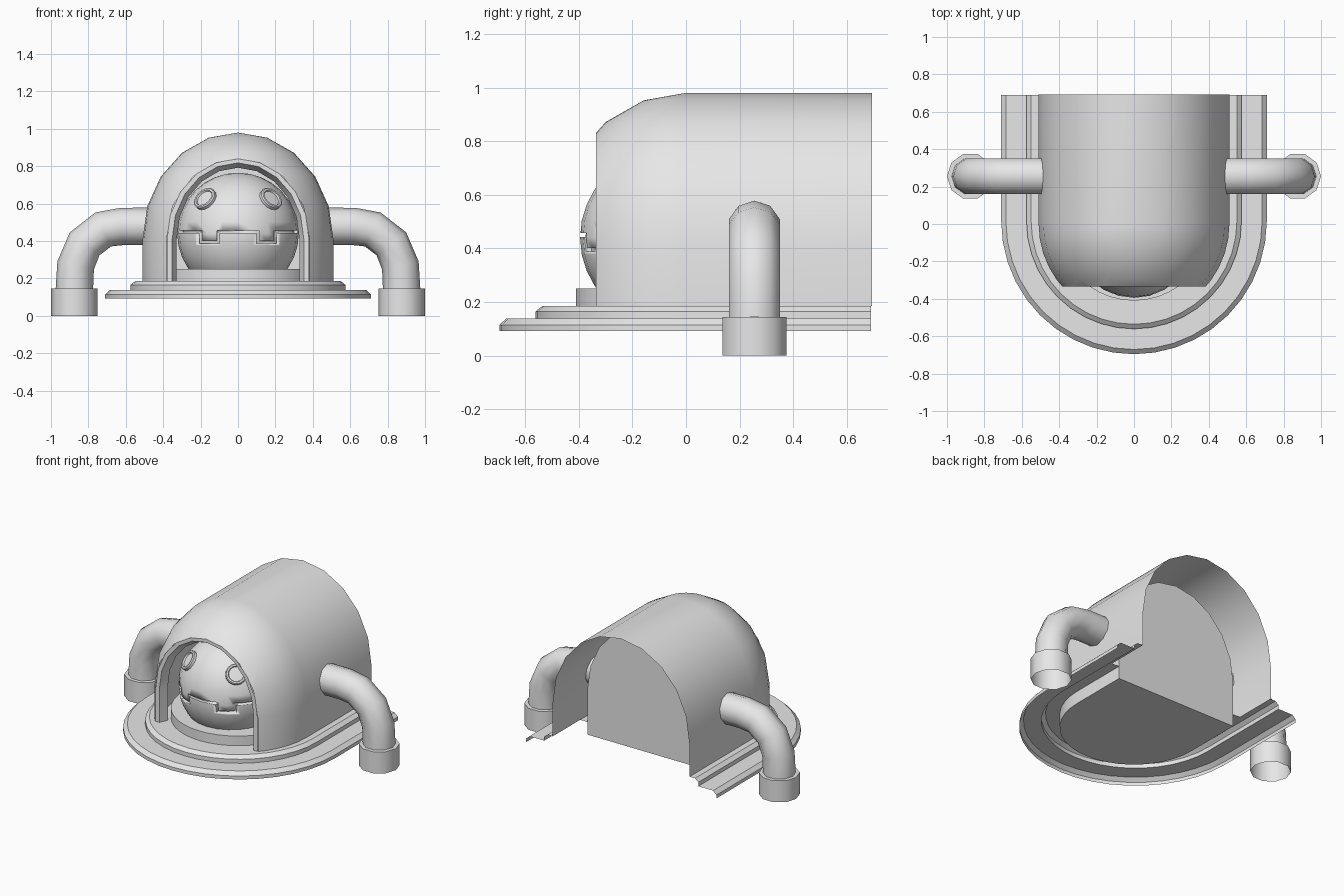
import bpy, bmesh
from math import sin, cos, pi, radians
from mathutils import Vector

cube = bpy.data.objects.get("Cube")
if cube:
    bpy.data.objects.remove(cube)

grey = bpy.data.materials.new("plain_grey")
grey.use_nodes = True
grey.diffuse_color = (0.8, 0.8, 0.8, 1)
grey.node_tree.nodes["Principled BSDF"].inputs["Base Color"].default_value = (0.8, 0.8, 0.8, 1)

AXIS_Z = 0.41   # height where the vault springs from the walls
BASE_Z = 0.185  # top of the stepped base
FLOOR_Z = 0.1
VAULT_R = 0.51
INNER_R, INNER_H = 0.455, 0.51
BACK_Y = 0.693
WALL_Y = 0.4


def finish(name, bm, angle=30):
    mesh = bpy.data.meshes.new(name)
    bm.to_mesh(mesh)
    bm.free()
    mesh.materials.append(grey)
    obj = bpy.data.objects.new(name, mesh)
    bpy.context.collection.objects.link(obj)
    bpy.ops.object.select_all(action='DESELECT')
    obj.select_set(True)
    bpy.context.view_layer.objects.active = obj
    bpy.ops.object.shade_smooth_by_angle(angle=radians(angle))
    return obj


def grid(name, rows, cut_y=None, flip=False, angle=30):
    """Skin rows of points and optionally slice off the front."""
    bm = bmesh.new()
    verts = [[bm.verts.new(p) for p in row] for row in rows]
    for a, b in zip(verts, verts[1:]):
        for i in range(len(a) - 1):
            bm.faces.new((a[i], b[i], b[i + 1], a[i + 1]))
    bmesh.ops.remove_doubles(bm, verts=bm.verts, dist=1e-5)
    bmesh.ops.dissolve_degenerate(bm, edges=bm.edges, dist=1e-5)
    if cut_y is not None:
        bmesh.ops.bisect_plane(bm, geom=bm.verts[:] + bm.edges[:] + bm.faces[:],
                               plane_co=(0, cut_y, 0), plane_no=(0, -1, 0), clear_outer=True)
    bmesh.ops.recalc_face_normals(bm, faces=bm.faces)
    if flip:
        bmesh.ops.reverse_faces(bm, faces=bm.faces)
    return finish(name, bm, angle)


def u_sweep(name, profile, end_y, mid_y=0, steps=20, **kw):
    """Sweep (radius, height) points round the front and straight to the back."""
    rows = []
    for r, z in profile:
        arc = [(r * cos(pi * i / steps), mid_y - r * sin(pi * i / steps), z)
               for i in range(steps + 1)]
        rows.append([(r, end_y, z)] + arc + [(-r, end_y, z)])
    return grid(name, rows, **kw)


def vault(radius, height, foot_z, steps=5):
    arc = [(radius * cos(pi / 2 * i / steps), AXIS_Z + height * sin(pi / 2 * i / steps))
           for i in range(steps + 1)]
    return [(radius, foot_z)] + arc


def arch(radius, height, y, foot_z):
    half = [(x, y, z) for x, z in vault(radius, height, foot_z)]
    return half + [(-x, y, z) for x, y, z in half[-2::-1]]


# Stepped base, an open sheet that follows the outline
u_sweep("base_rail", [(0.71, 0.092), (0.71, 0.115), (0.685, 0.138), (0.575, 0.138),
                      (0.575, 0.165), (0.55, BASE_Z), (VAULT_R, BASE_Z)], 0.69, mid_y=0.014)
# Inner plinth and floor
u_sweep("plinth", [(VAULT_R, BASE_Z), (0.41, BASE_Z), (0.41, 0.25), (0, 0.25)], WALL_Y)
u_sweep("floor", [(INNER_R, FLOOR_Z), (0, FLOOR_Z)], WALL_Y, flip=True)

# Outer and inner shells with the front sliced open
u_sweep("outer_shell", vault(VAULT_R, 0.57, BASE_Z), BACK_Y, cut_y=-0.335)
u_sweep("inner_shell", vault(INNER_R, INNER_H, FLOOR_Z), WALL_Y, cut_y=-0.28, flip=True)
grid("door_rim", [arch(r, h, y, BASE_Z) for r, h, y in
                  ((0.38, 0.43, -0.335), (0.352, 0.408, -0.335),
                   (0.328, 0.382, -0.28), (0.36, 0.405, -0.28))])

# Back wall closing the inner chamber
bm = bmesh.new()
bm.faces.new([bm.verts.new(p) for p in arch(INNER_R, INNER_H, WALL_Y, FLOOR_Z)])
finish("back_wall", bm)

# Ball head
C, R = Vector((0, -0.07, 0.44)), 0.325


def ball(name, radius):
    bm = bmesh.new()
    bmesh.ops.create_uvsphere(bm, u_segments=24, v_segments=16, radius=radius)
    bmesh.ops.translate(bm, verts=bm.verts, vec=C)
    return finish(name, bm)


def carve(target, tool):
    mod = target.modifiers.new("carve", 'BOOLEAN')
    mod.operation, mod.object, mod.solver = 'DIFFERENCE', tool, 'EXACT'
    bpy.context.view_layer.objects.active = target
    bpy.ops.object.modifier_apply(modifier=mod.name)
    bpy.data.objects.remove(tool)


head = ball("head", R)

# Shallow mouth groove with two square teeth
outline = [(-0.4, 0.45), (-0.2, 0.45), (-0.2, 0.395), (-0.105, 0.395), (-0.105, 0.45),
           (0.105, 0.45), (0.105, 0.395), (0.2, 0.395), (0.2, 0.45), (0.4, 0.45)]
half = 0.007
side = [[], []]
for i, (x, z) in enumerate(outline):
    slope = 0 if i in (0, len(outline) - 1) else (1 if i % 4 in (1, 2) else -1)
    for k, s in enumerate((half, -half)):
        side[k].append((x + s * slope, z + s))
bm = bmesh.new()
face = bm.faces.new([bm.verts.new((x, -0.5, z)) for x, z in side[0] + side[1][::-1]])
new = bmesh.ops.extrude_face_region(bm, geom=[face])["geom"]
bmesh.ops.translate(bm, verts=[g for g in new if isinstance(g, bmesh.types.BMVert)], vec=(0, 0.4, 0))
bmesh.ops.recalc_face_normals(bm, faces=bm.faces)
cutter = finish("mouth_cutter", bm)
carve(cutter, ball("mouth_core", R - 0.02))
carve(head, cutter)


def ring(centre, u, v, radius, count):
    return [centre + radius * (cos(2 * pi * i / count) * u + sin(2 * pi * i / count) * v)
            for i in range(count + 1)]


X, Y, Z = Vector((1, 0, 0)), Vector((0, 1, 0)), Vector((0, 0, 1))
for s, label in ((1, "left"), (-1, "right")):
    # Raised eye ring with a sunken disc
    n = Vector((s * 0.175, -0.2, 0.185)).normalized()
    u = n.cross(Z).normalized()
    v = n.cross(u)
    grid(label + "_eye", [ring(C + n * (R + h), u, v, r, 16) for r, h in
                          ((0.066, -0.03), (0.066, 0.008), (0.06, 0.014), (0.05, 0.014),
                           (0.046, 0.004), (0, 0.006))])

    # Bent pipe arm
    path = [Vector((s * x, 0.255, z)) for x, z in
            ((0.46, 0.478), (0.62, 0.478), (0.72, 0.462), (0.82, 0.385), (0.868, 0.27), (0.875, 0.14))]
    rows = []
    for i, p in enumerate(path):
        t = (path[min(i + 1, len(path) - 1)] - path[max(i - 1, 0)]).normalized()
        outward = Y.cross(t) * s * -1
        rows.append(ring(p, outward, Y, 0.1, 10))
    grid(label + "_arm", rows, angle=40)

    # Hollow foot collar, open underneath
    grid(label + "_foot", [ring(Vector((s * 0.875, 0.255, z)), X * s, Y, r, 10)
                           for r, z in ((0.125, 0), (0.125, 0.145), (0.095, 0.145))], angle=40)
